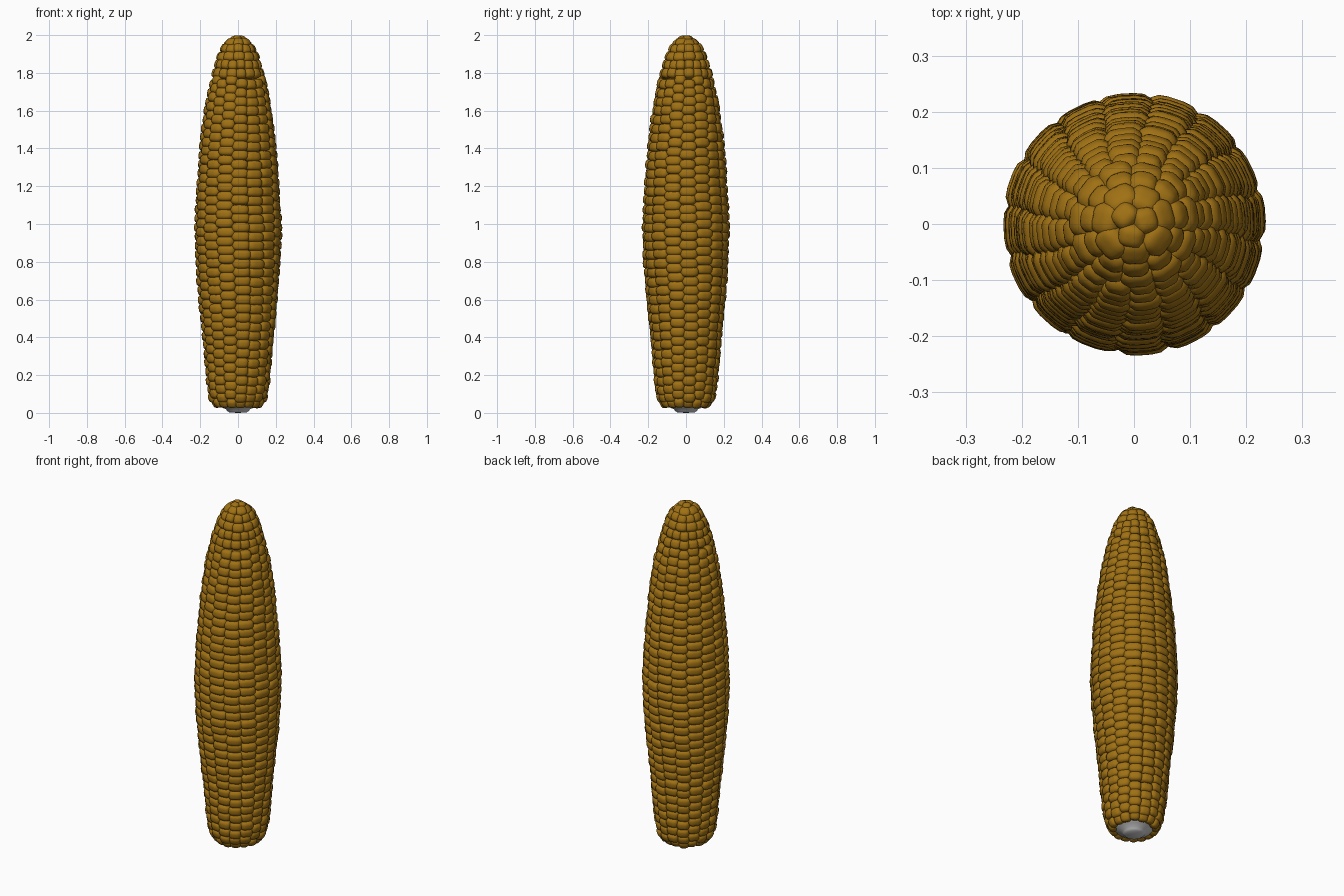
import bpy, bmesh, math, random
from mathutils import Vector, Matrix

if "Cube" in bpy.data.objects:
    bpy.data.objects.remove(bpy.data.objects["Cube"])

random.seed(4)

# Outer silhouette of the ear: (radius, height)
PROFILE = [(0.128, 0.03), (0.155, 0.075), (0.168, 0.15), (0.18, 0.28), (0.196, 0.45),
           (0.213, 0.62), (0.227, 0.8), (0.233, 0.97), (0.225, 1.15), (0.213, 1.32),
           (0.195, 1.5), (0.172, 1.66), (0.142, 1.79), (0.112, 1.89), (0.077, 1.96),
           (0.03, 1.995)]
lengths = [0.0]
for p, q in zip(PROFILE, PROFILE[1:]):
    lengths.append(lengths[-1] + math.dist(p, q))
TOTAL = lengths[-1]


def along(s):
    """Radius and height at arc length s."""
    s = max(0.0, min(TOTAL - 1e-6, s))
    for i in range(len(PROFILE) - 1):
        if s <= lengths[i + 1]:
            t = (s - lengths[i]) / (lengths[i + 1] - lengths[i])
            (r0, z0), (r1, z1) = PROFILE[i], PROFILE[i + 1]
            return r0 + (r1 - r0) * t, z0 + (z1 - z0) * t


def link(name, mesh):
    ob = bpy.data.objects.new(name, mesh)
    bpy.context.collection.objects.link(ob)
    return ob


# Single kernel shape: a sphere pushed toward a cube
tmp = bmesh.new()
bmesh.ops.create_uvsphere(tmp, u_segments=16, v_segments=10, radius=1)
tmp.verts.index_update()
SHAPE = [v.co * sum(abs(x) ** 3.3 for x in v.co) ** (-1 / 3.3) for v in tmp.verts]
SHAPE_FACES = [[v.index for v in f.verts] for f in tmp.faces]
tmp.free()
points, faces = [], []


def add_kernel(pos, side, up, out, half):
    base = len(points)
    frame = Matrix((side * half[0], up * half[1], out * half[2])).transposed()
    points.extend(pos + frame @ c for c in SHAPE)
    faces.extend([base + i for i in f] for f in SHAPE_FACES)


# Kernels in long rows, fewer toward the tip
ROWS, COUNT = 16, 42
step = (TOTAL - 0.05) / (COUNT - 1)
for j in range(ROWS):
    shift = random.uniform(-0.4, 0.4) * step
    for i in range(COUNT):
        s = i * step + 0.014
        r = along(s)[0]
        n = ROWS if r > 0.115 else 11 if r > 0.075 else 7
        if j >= n:
            continue
        if 0 < i < COUNT - 5:
            s += shift
        s += random.uniform(-0.003, 0.003)
        r, z = along(s)
        a = 2 * math.pi * (j + 0.25) / n + 0.05 * math.sin(z * 4) + random.uniform(-0.02, 0.02)
        (ra, za), (rb, zb) = along(s - 0.03), along(s + 0.03)
        radial = Vector((math.cos(a), math.sin(a), 0))
        up = (radial * (rb - ra) + Vector((0, 0, zb - za))).normalized()
        side = Vector((-math.sin(a), math.cos(a), 0))
        out = side.cross(up)
        depth = min(0.036, r * 0.4)
        pos = radial * r + Vector((0, 0, z)) - out * (depth - random.uniform(-0.003, 0.003))
        width = math.pi * r / n * random.uniform(1.04, 1.12)
        add_kernel(pos, side, up, out, (width, step * 0.57, depth))
# Small kernels closing the tip
for a in (0.3, 2.4, 4.5):
    out = Vector((0.3 * math.cos(a), 0.3 * math.sin(a), 1)).normalized()
    side = Vector((-math.sin(a), math.cos(a), 0))
    add_kernel(Vector((0.018 * math.cos(a), 0.018 * math.sin(a), 1.969)),
               side, out.cross(side), out, (0.024, 0.022, 0.028))
kernel_mesh = bpy.data.meshes.new("kernels")
kernel_mesh.from_pydata(points, [], faces)
kernel_ob = link("kernels", kernel_mesh)

mat = bpy.data.materials.new("golden_yellow")
mat.diffuse_color = (0.35, 0.165, 0.007, 1)
mat.use_nodes = True
mat.node_tree.nodes["Principled BSDF"].inputs["Base Color"].default_value = mat.diffuse_color
kernel_mesh.materials.append(mat)


def lathe(name, outline):
    bm = bmesh.new()
    verts = [bm.verts.new((r, 0, z)) for r, z in outline]
    edges = [bm.edges.new(e) for e in zip(verts, verts[1:])]
    bmesh.ops.spin(bm, geom=verts + edges, cent=(0, 0, 0), axis=(0, 0, 1),
                   angle=2 * math.pi, steps=32)
    bmesh.ops.remove_doubles(bm, verts=bm.verts, dist=1e-5)
    bmesh.ops.recalc_face_normals(bm, faces=bm.faces)
    mesh = bpy.data.meshes.new(name)
    bm.to_mesh(mesh)
    bm.free()
    return link(name, mesh)


# Golden bed under the kernels, and the pale cob end with its stalk stub
bed_ob = lathe("kernel_bed", [(0, 0.08)] + [(r - 0.033, z) for r, z in PROFILE[1:-2]]
               + [(0.035, 1.93), (0, 1.95)])
bed_ob.data.materials.append(mat)
cob_ob = lathe("cob_end", [(0, 0.0), (0.045, 0.002), (0.057, 0.01), (0.064, 0.02),
                           (0.09, 0.03), (0.11, 0.045), (0.118, 0.07), (0, 0.075)])

# Smooth shading with crisp edges kept
for ob in (kernel_ob, bed_ob, cob_ob):
    ob.select_set(True)
bpy.context.view_layer.objects.active = kernel_ob
bpy.ops.object.shade_smooth_by_angle(angle=math.radians(40))
